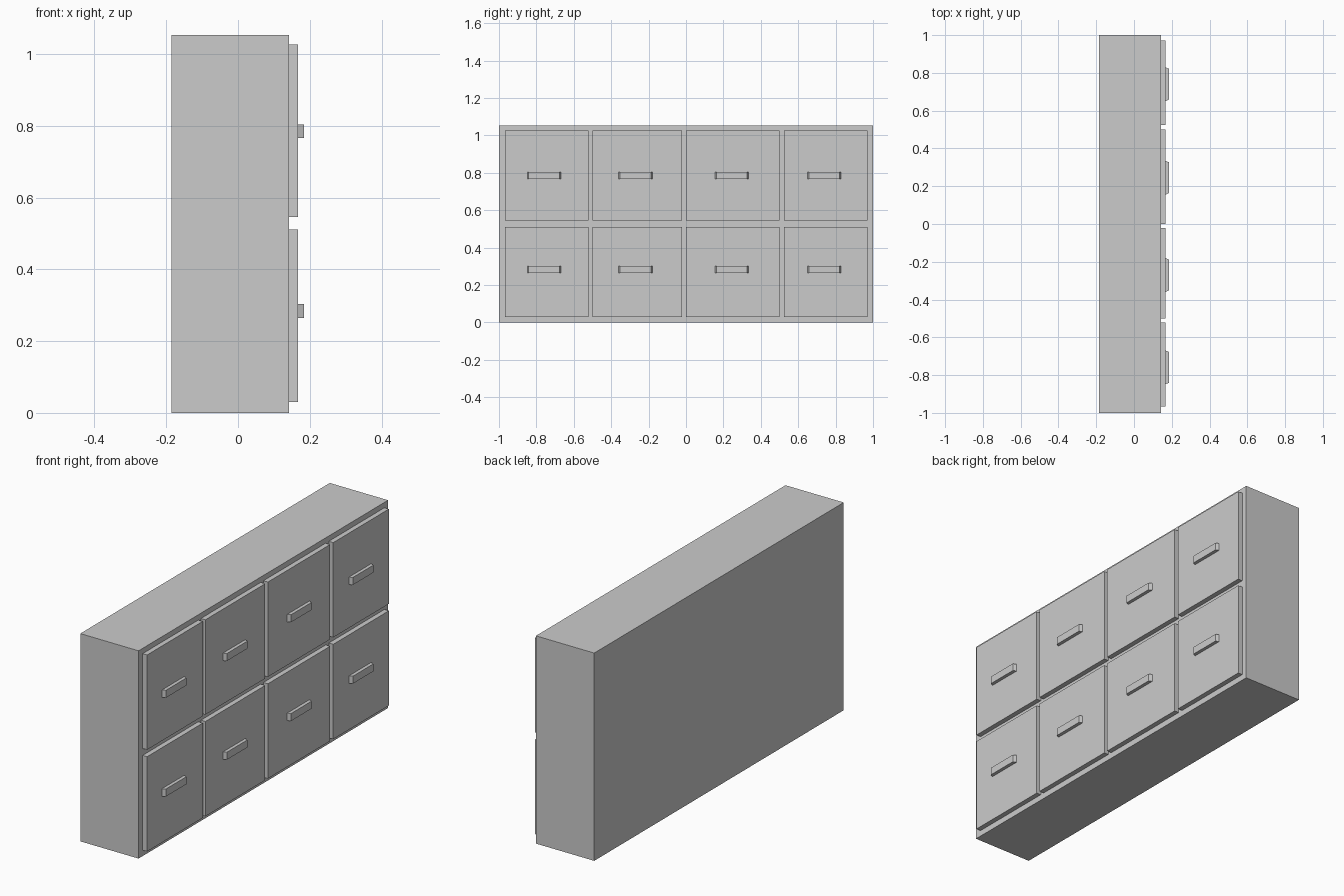
import bpy, bmesh

if "Cube" in bpy.data.objects:
    bpy.data.objects.remove(bpy.data.objects["Cube"])


def block(name, lo, hi, end_taper=0.0):
    """Box between two corners; end_taper draws in the y ends of the +x face."""
    bm = bmesh.new()
    bmesh.ops.create_cube(bm, size=1.0)
    for v in bm.verts:
        front = v.co.x > 0
        v.co = [hi[i] if v.co[i] > 0 else lo[i] for i in range(3)]
        if front:
            v.co.y += end_taper if v.co.y == min(lo[1], hi[1]) or abs(v.co.y - lo[1]) < 1e-5 else -end_taper
    mesh = bpy.data.meshes.new(name)
    bm.to_mesh(mesh)
    bm.free()
    obj = bpy.data.objects.new(name, mesh)
    bpy.context.collection.objects.link(obj)
    return obj


# Cabinet body; drawers face +x
BACK, FACE, DRAWER_FACE, HANDLE_FACE = -0.185, 0.142, 0.167, 0.184
block("cabinet_body", (BACK, -1, 0), (FACE, 1, 1.054))

# Columns: drawer y range and handle y range
columns = [(-0.967, -0.521, -0.849, -0.669),
           (-0.500, -0.021, -0.360, -0.180),
           (0.001, 0.500, 0.155, 0.335),
           (0.525, 0.971, 0.650, 0.830)]
# Rows: drawer z range and handle z range
rows = [(0.030, 0.511, 0.265, 0.303),
        (0.546, 1.027, 0.766, 0.804)]

# Drawer fronts and their handles
for r, (z0, z1, hz0, hz1) in enumerate(rows, 1):
    for c, (y0, y1, hy0, hy1) in enumerate(columns, 1):
        block(f"drawer_front_{r}_{c}", (FACE - 0.004, y0, z0), (DRAWER_FACE, y1, z1))
        block(f"drawer_handle_{r}_{c}", (DRAWER_FACE - 0.001, hy0, hz0),
              (HANDLE_FACE, hy1, hz1), end_taper=0.008)
